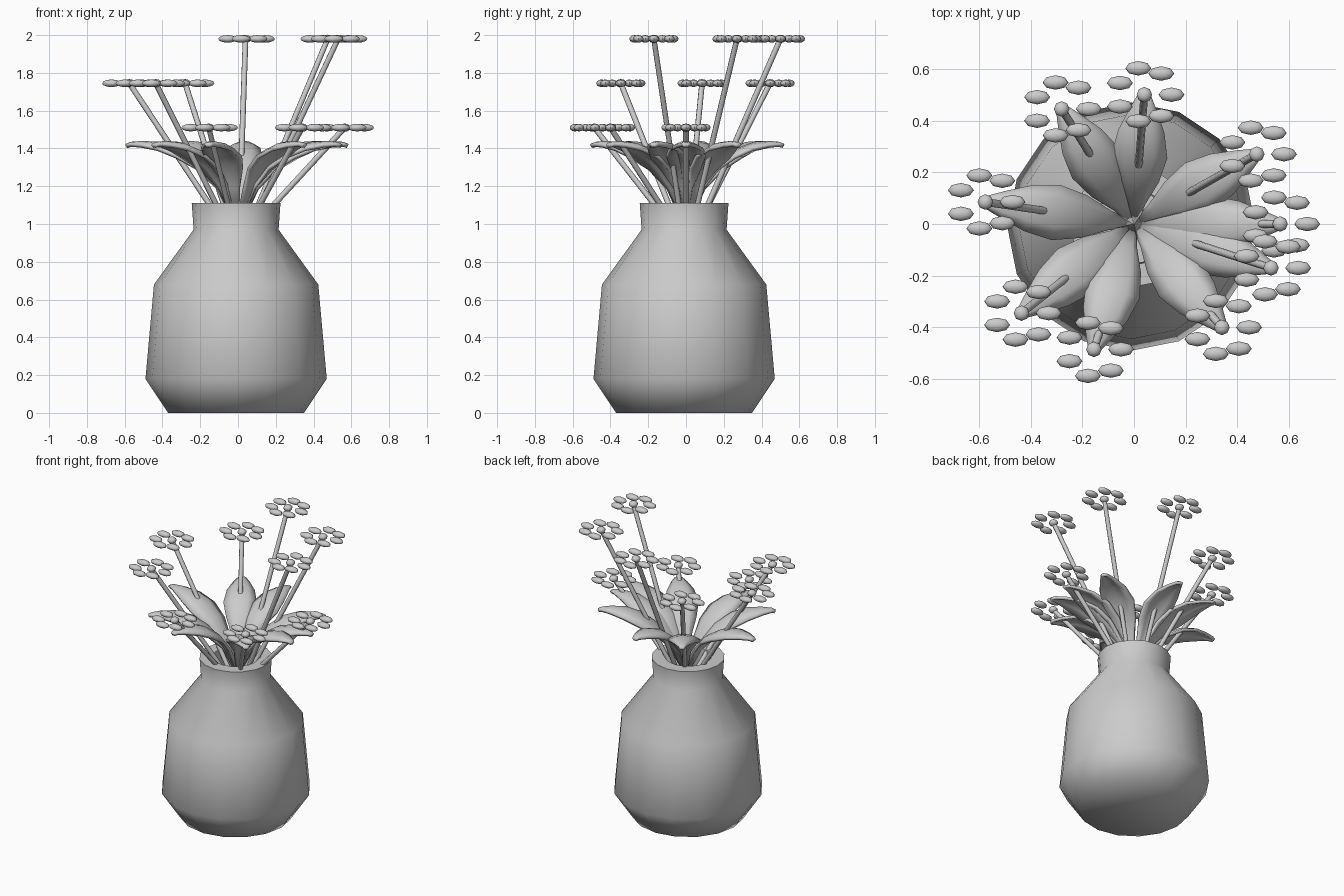
import bpy, bmesh, math
from mathutils import Matrix, Vector

cube = bpy.data.objects.get("Cube")
if cube:
    bpy.data.objects.remove(cube, do_unlink=True)

grey = bpy.data.materials.new("clay_grey")
grey.use_nodes = True
grey.diffuse_color = (0.6, 0.6, 0.6, 1)
grey.node_tree.nodes["Principled BSDF"].inputs["Base Color"].default_value = (0.6, 0.6, 0.6, 1)


def finish(bm, name, angle=60):
    """Turn a bmesh into a smooth shaded, coloured object."""
    bmesh.ops.recalc_face_normals(bm, faces=bm.faces)
    mesh = bpy.data.meshes.new(name)
    bm.to_mesh(mesh)
    bm.free()
    mesh.materials.append(grey)
    obj = bpy.data.objects.new(name, mesh)
    bpy.context.collection.objects.link(obj)
    bpy.ops.object.select_all(action="DESELECT")
    obj.select_set(True)
    bpy.context.view_layer.objects.active = obj
    bpy.ops.object.shade_smooth_by_angle(angle=math.radians(angle))
    return obj


def make_vase(profile, sides):
    """Revolve a radius and height profile, outside first, then inside."""
    bm = bmesh.new()
    rings = []
    for r, z in profile:
        ring = [bm.verts.new((r * math.cos(i * math.tau / sides) - 0.01,
                              r * math.sin(i * math.tau / sides) - 0.01, z))
                for i in range(sides)]
        rings.append(ring)
    for a, b in zip(rings, rings[1:]):
        for i in range(sides):
            j = (i + 1) % sides
            bm.faces.new((a[i], a[j], b[j], b[i]))
    bm.faces.new(rings[0])
    bm.faces.new(rings[-1])
    return finish(bm, "vase")


def make_flower_head(name, centre):
    """Flattened centre bead with a ring of seven oval petals."""
    bm = bmesh.new()

    def bead(offset, size):
        place = Matrix.Translation(centre + offset) @ Matrix.Diagonal((*size, 1))
        bmesh.ops.create_uvsphere(bm, u_segments=8, v_segments=6, radius=1, matrix=place)

    bead(Vector((0, 0, 0)), (0.03, 0.03, 0.022))
    for i in range(7):
        a = i * math.tau / 7
        bead(Vector((math.cos(a), math.sin(a), 0)) * 0.105, (0.05, 0.028, 0.02))
    return finish(bm, name)


def make_stem(name, base, tip):
    """Thin straight rod between two points."""
    bm = bmesh.new()
    axis = tip - base
    place = Matrix.Translation((base + tip) / 2) @ axis.to_track_quat("Z", "Y").to_matrix().to_4x4()
    bmesh.ops.create_cone(bm, cap_ends=True, segments=8, radius1=0.015, radius2=0.015,
                          depth=axis.length, matrix=place)
    return finish(bm, name)


# Leaf stations: share of the length, height, half width
LEAF = [(0.01, 1.0, 0.01), (0.17, 1.2, 0.035), (0.34, 1.32, 0.08), (0.52, 1.39, 0.104),
        (0.7, 1.425, 0.085), (0.86, 1.43, 0.048), (0.96, 1.425, 0.022), (1, 1.415, 0.012)]


def make_leaf(name, length, angle):
    """Arching pointed blade with drooping sides."""
    bm = bmesh.new()
    turn = Matrix.Rotation(angle, 3, "Z")
    rows = []
    for share, z, half in LEAF:
        rows.append([bm.verts.new(turn @ Vector((share * length, half * s, z - 0.35 * half * s * s)))
                     for s in (-1, -0.5, 0, 0.5, 1)])
    for a, b in zip(rows, rows[1:]):
        for i in range(4):
            bm.faces.new((a[i], b[i], b[i + 1], a[i + 1]))
    obj = finish(bm, name)
    thick = obj.modifiers.new("thickness", "SOLIDIFY")
    thick.thickness = 0.02
    thick.offset = 0
    return obj


make_vase([(0.36, 0), (0.48, 0.18), (0.435, 0.68), (0.225, 0.97), (0.235, 1.11),
           (0.15, 1.11), (0.145, 0.95), (0.34, 0.66), (0.38, 0.2), (0.3, 0.06)], 16)

# Flower head centres in three tiers
FLOWERS = [(0.04, 0.5, 1.98), (0.475, 0.27, 1.98), (0.53, -0.17, 1.98),
           (-0.575, 0.085, 1.745), (-0.435, -0.345, 1.745), (-0.28, 0.445, 1.745),
           (0.565, 0, 1.51), (0.34, -0.4, 1.51), (-0.155, -0.485, 1.51)]

# Each flower has a stem and a leaf in the same direction
for n, spot in enumerate(FLOWERS, 1):
    tip = Vector(spot)
    flat = Vector((tip.x, tip.y, 0))
    base = flat.normalized() * 0.05 + Vector((0, 0, 0.95))
    make_flower_head(f"flower_head_{n}", tip)
    make_stem(f"stem_{n}", base, tip)
    make_leaf(f"leaf_{n}", flat.length + 0.015, math.atan2(tip.y, tip.x))
